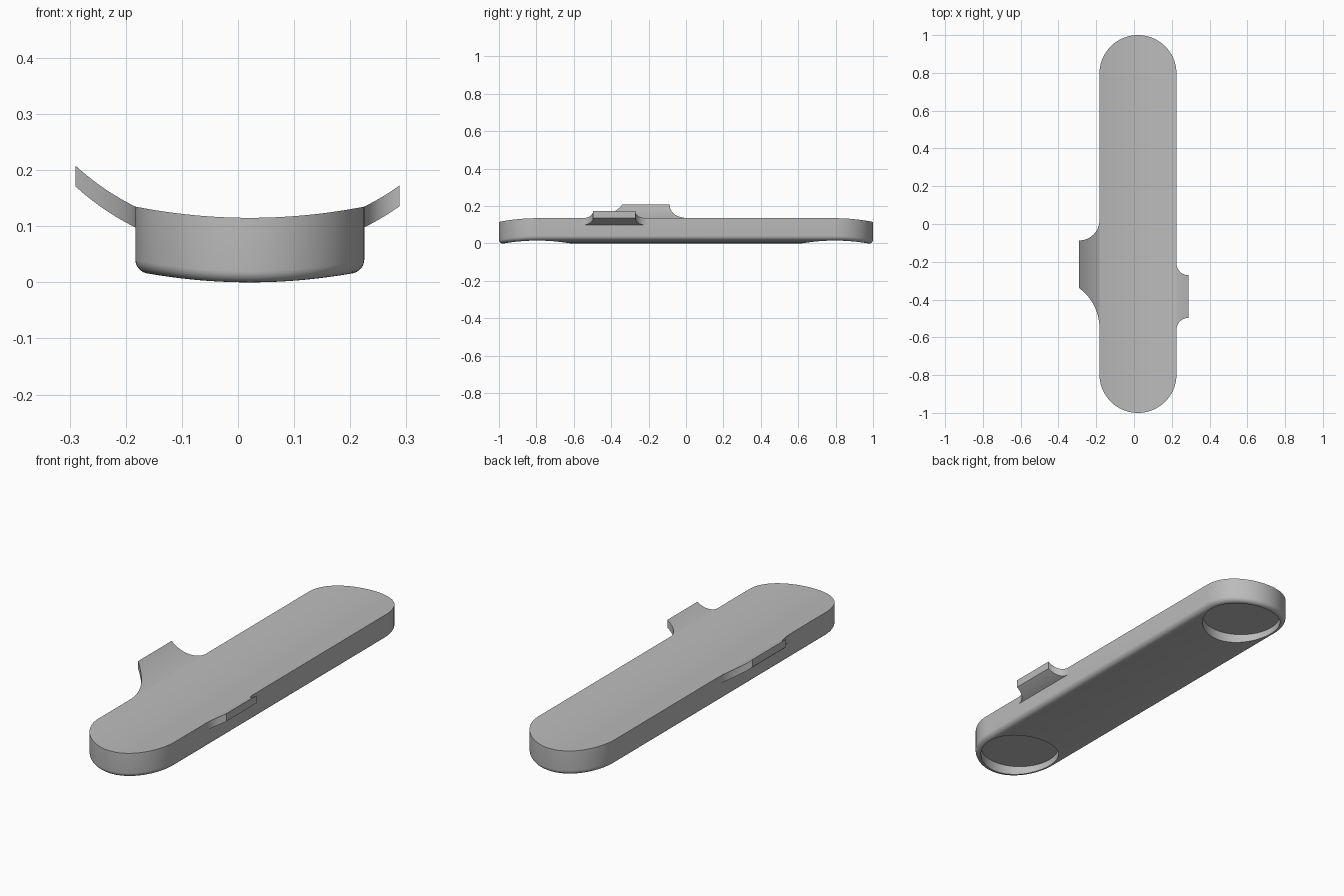
import bpy, bmesh, math

cube = bpy.data.objects.get("Cube")
if cube:
    bpy.data.objects.remove(cube, do_unlink=True)

CX, R, HALF = 0.021, 0.204, 0.796   # centre line, half width, straight half length
FILLET, SEG = 0.02, 64

grey = bpy.data.materials.new("mid grey")
grey.use_nodes = True
grey.diffuse_color = (0.5, 0.5, 0.5, 1)
grey.node_tree.nodes["Principled BSDF"].inputs["Base Color"].default_value = (0.5, 0.5, 0.5, 1)


def make_object(name, bm):
    bmesh.ops.recalc_face_normals(bm, faces=bm.faces)
    mesh = bpy.data.meshes.new(name)
    bm.to_mesh(mesh)
    bm.free()
    mesh.materials.append(grey)
    obj = bpy.data.objects.new(name, mesh)
    bpy.context.collection.objects.link(obj)
    return obj


def activate(obj):
    bpy.ops.object.select_all(action='DESELECT')
    obj.select_set(True)
    bpy.context.view_layer.objects.active = obj


def dish(x, low):
    return low + 0.02 * ((x - CX) / R) ** 2


# Body: capsule outline, dished top and bottom, rounded lower rim
def body_ring(bm, radius, height):
    front, back = [], []
    for i in range(SEG + 1):
        t = math.pi * i / SEG
        x = CX - radius * math.cos(t)
        y = HALF + radius * math.sin(t)
        front.append(bm.verts.new((x, -y, height(x))))
        back.append(bm.verts.new((x, y, height(x))))
    return front, back


bm = bmesh.new()
rings = [body_ring(bm, R, lambda x: dish(x, 0.115))]
for k in range(7):
    a = k / 6 * math.pi / 2
    lift = FILLET * (1 - math.sin(a))
    rings.append(body_ring(bm, R - FILLET * (1 - math.cos(a)), lambda x: dish(x, 0) + lift))
for front, back in (rings[0], rings[-1]):
    for i in range(SEG):
        bm.faces.new((front[i], front[i + 1], back[i + 1], back[i]))
for upper, lower in zip(rings, rings[1:]):
    loop_a = upper[0] + upper[1][::-1]
    loop_b = lower[0] + lower[1][::-1]
    for i in range(len(loop_a)):
        j = (i + 1) % len(loop_a)
        bm.faces.new((loop_a[i], loop_a[j], loop_b[j], loop_b[i]))
body = make_object("body", bm)

# Round recesses under both ends
for side in (-1, 1):
    bpy.ops.mesh.primitive_cylinder_add(vertices=96, radius=0.179, depth=0.2,
                                        location=(CX, side * HALF, -0.053))
    cutter = bpy.context.object
    cutter.name = "recess_cutter"
    cutter.hide_render = True
    mod = body.modifiers.new("recess", 'BOOLEAN')
    mod.operation, mod.solver, mod.object = 'DIFFERENCE', 'EXACT', cutter
    activate(body)
    bpy.ops.object.modifier_apply(modifier=mod.name)
    bpy.data.objects.remove(cutter, do_unlink=True)


# Side tabs: upswept plates whose ends flare into the body
def flare(d, reach, run):
    radius = (reach ** 2 + run ** 2) / (2 * reach)
    return math.sqrt(max(0, 2 * radius * d - d * d))


def make_tab(name, side, reach, root, run_front, run_back, steps=20):
    bm = bmesh.new()
    sweep, rows = 0.46, []
    for i in range(steps + 1):
        d = reach * (i / steps) ** 2
        x = CX + side * (R + d)
        z = 0.135 + math.sqrt(sweep ** 2 - R ** 2) - math.sqrt(sweep ** 2 - (R + d) ** 2)
        y0 = root[0] + flare(d, reach, run_front)
        y1 = root[1] - flare(d, reach, run_back)
        rows.append([bm.verts.new((x, y, h)) for y, h in
                     ((y0, z), (y1, z), (y1, z - 0.037), (y0, z - 0.037))])
    for a, b in zip(rows, rows[1:]):
        for k in range(4):
            m = (k + 1) % 4
            bm.faces.new((a[k], a[m], b[m], b[k]))
    bm.faces.new(rows[0])
    bm.faces.new(rows[-1])
    return make_object(name, bm)


right_tab = make_tab("right_tab", -1, 0.107, (-0.55, 0.02), 0.21, 0.107)
left_tab = make_tab("left_tab", 1, 0.063, (-0.56, -0.208), 0.063, 0.063)

for obj in (body, right_tab, left_tab):
    activate(obj)
    bpy.ops.object.shade_smooth_by_angle(angle=math.radians(30))
